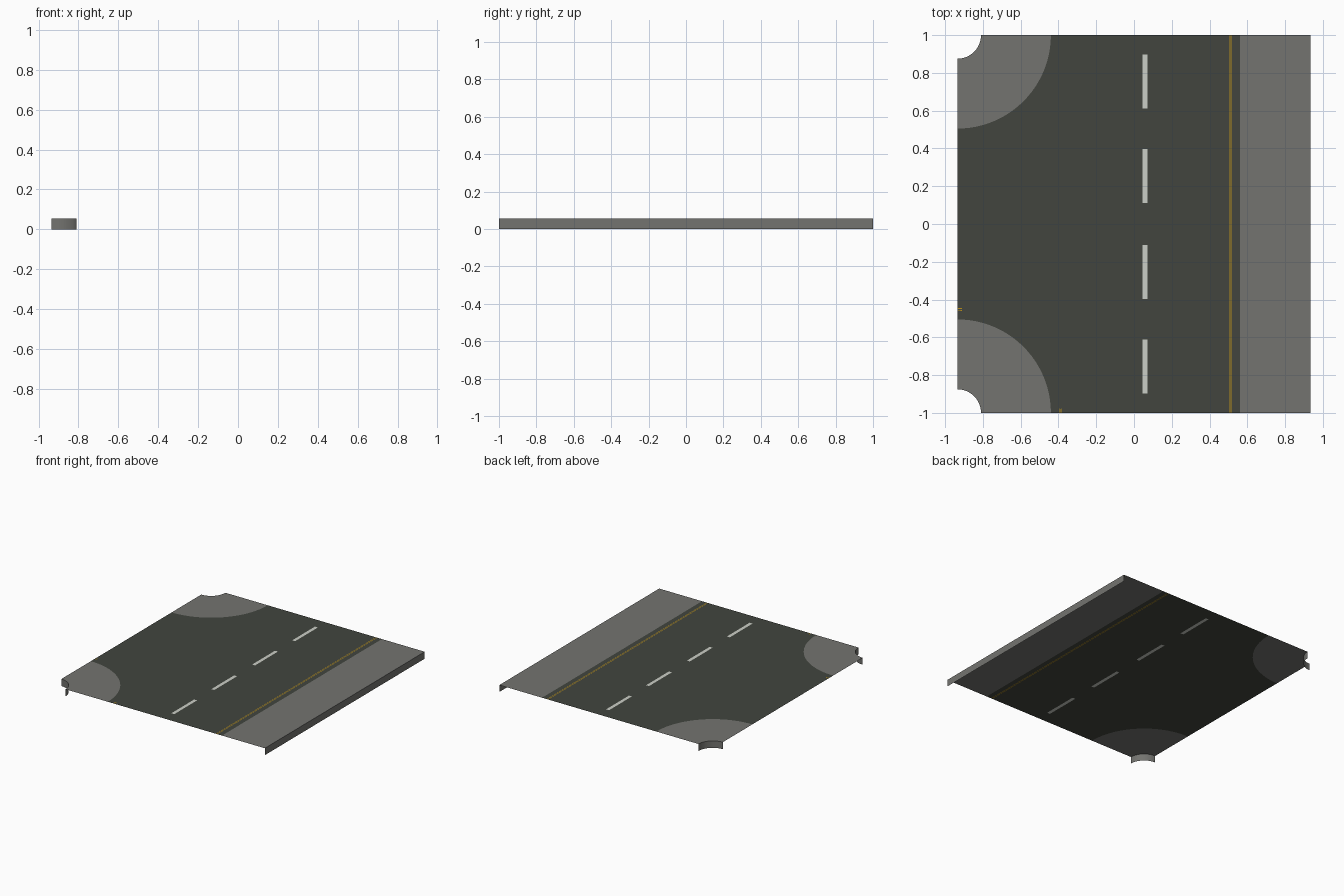
import bpy, bmesh, math
from mathutils import Vector

if "Cube" in bpy.data.objects:
    bpy.data.objects.remove(bpy.data.objects["Cube"])

TOP = 0.055                      # height of the paved surface
XL, XR, YE = -0.935, 0.935, 1.0  # tile edges
R_IN, R_KERB = 0.125, 0.495      # corner notch and kerb radii
KERB_X = 0.56                    # straight kerb
SEG = 24


def material(name, rgb):
    m = bpy.data.materials.new(name)
    m.diffuse_color = (*rgb, 1)
    m.use_nodes = True
    m.node_tree.nodes["Principled BSDF"].inputs["Base Color"].default_value = m.diffuse_color
    return m


ASPHALT = material("asphalt", (0.054, 0.060, 0.049))
PAVING = material("paving", (0.172, 0.172, 0.160))
WHITE = material("white_paint", (0.60, 0.62, 0.57))
YELLOW = material("yellow_paint", (0.50, 0.28, 0.01))


def finish(bm, name, mats):
    me = bpy.data.meshes.new(name)
    bm.to_mesh(me)
    bm.free()
    for m in mats:
        me.materials.append(m)
    ob = bpy.data.objects.new(name, me)
    bpy.context.collection.objects.link(ob)
    return ob


def arc(r, side, a0=0, a1=90, z=TOP, n=SEG):
    """Arc around a left corner, from the end edge (0) to the left edge (90)."""
    pts = []
    for i in range(n + 1):
        a = math.radians(a0 + (a1 - a0) * i / n)
        pts.append(Vector((XL + r * math.cos(a), side * (YE - r * math.sin(a)), z)))
    return pts


def strip(bm, a, b, facing):
    """Quads between two point rows, each turned towards facing(centre)."""
    va, vb = [bm.verts.new(p) for p in a], [bm.verts.new(p) for p in b]
    for i in range(len(a) - 1):
        f = bm.faces.new((va[i], va[i + 1], vb[i + 1], vb[i]))
        f.normal_update()
        if f.normal.dot(facing(f.calc_center_median())) < 0:
            f.normal_flip()


def up(c):
    return Vector((0, 0, 1))


# Road sheet with painted lines cut into it
bm = bmesh.new()
outline = arc(R_KERB, -1)[::-1] + [Vector((KERB_X, -YE, TOP)), Vector((KERB_X, YE, TOP))] + arc(R_KERB, 1)
bm.faces.new([bm.verts.new(p) for p in outline])


def cut(co, no, faces):
    geom = set(faces)
    for f in faces:
        geom.update(f.edges)
        geom.update(f.verts)
    bmesh.ops.bisect_plane(bm, geom=list(geom), dist=1e-6, plane_co=co, plane_no=no)


DASH = (0.045, 0.071)
LINES = ((0.506, 0.510), (0.516, 0.520))
for x in DASH + LINES[0] + LINES[1]:
    cut((x, 0, 0), (1, 0, 0), bm.faces[:])


def within(f, span):
    return span[0] < f.calc_center_bounds().x < span[1]


dash_y = (-0.755, -0.255, 0.255, 0.755)
for yc in dash_y:
    for y in (yc - 0.143, yc + 0.143):
        cut((0, y, 0), (0, 1, 0), [f for f in bm.faces if within(f, DASH)])
for f in bm.faces:
    y = f.calc_center_bounds().y
    if within(f, DASH) and any(abs(y - yc) < 0.1 for yc in dash_y):
        f.material_index = 1
    elif any(within(f, s) for s in LINES):
        f.material_index = 2
bm.normal_update()
finish(bm, "road", [ASPHALT, WHITE, YELLOW])

# Straight pavement with its outer side wall
bm = bmesh.new()
strip(bm, [Vector((KERB_X, y, TOP)) for y in (-YE, YE)],
      [Vector((XR, y, TOP)) for y in (-YE, YE)], up)
strip(bm, [Vector((XR, y, TOP)) for y in (-YE, YE)],
      [Vector((XR, y, 0)) for y in (-YE, YE)], lambda c: Vector((1, 0, 0)))
finish(bm, "straight_pavement", [PAVING])

# Corner pavements, each with a curved wall around the notch
for side, label in ((-1, "front"), (1, "back")):
    corner = Vector((XL, side * YE, TOP / 2))
    bm = bmesh.new()
    strip(bm, arc(R_IN, side), arc(R_KERB, side), up)
    strip(bm, arc(R_IN, side), arc(R_IN, side, z=0), lambda c: corner - c)
    finish(bm, label + "_corner_pavement", [PAVING])

# Short yellow line ends beside the front corner kerb
bm = bmesh.new()
for r in (0.541, 0.551):
    for a0, a1 in ((0, 2.5), (87.5, 90)):
        strip(bm, arc(r, -1, a0, a1, TOP + 0.0004, 3),
              arc(r + 0.004, -1, a0, a1, TOP + 0.0004, 3), up)
finish(bm, "corner_line_ends", [YELLOW])
